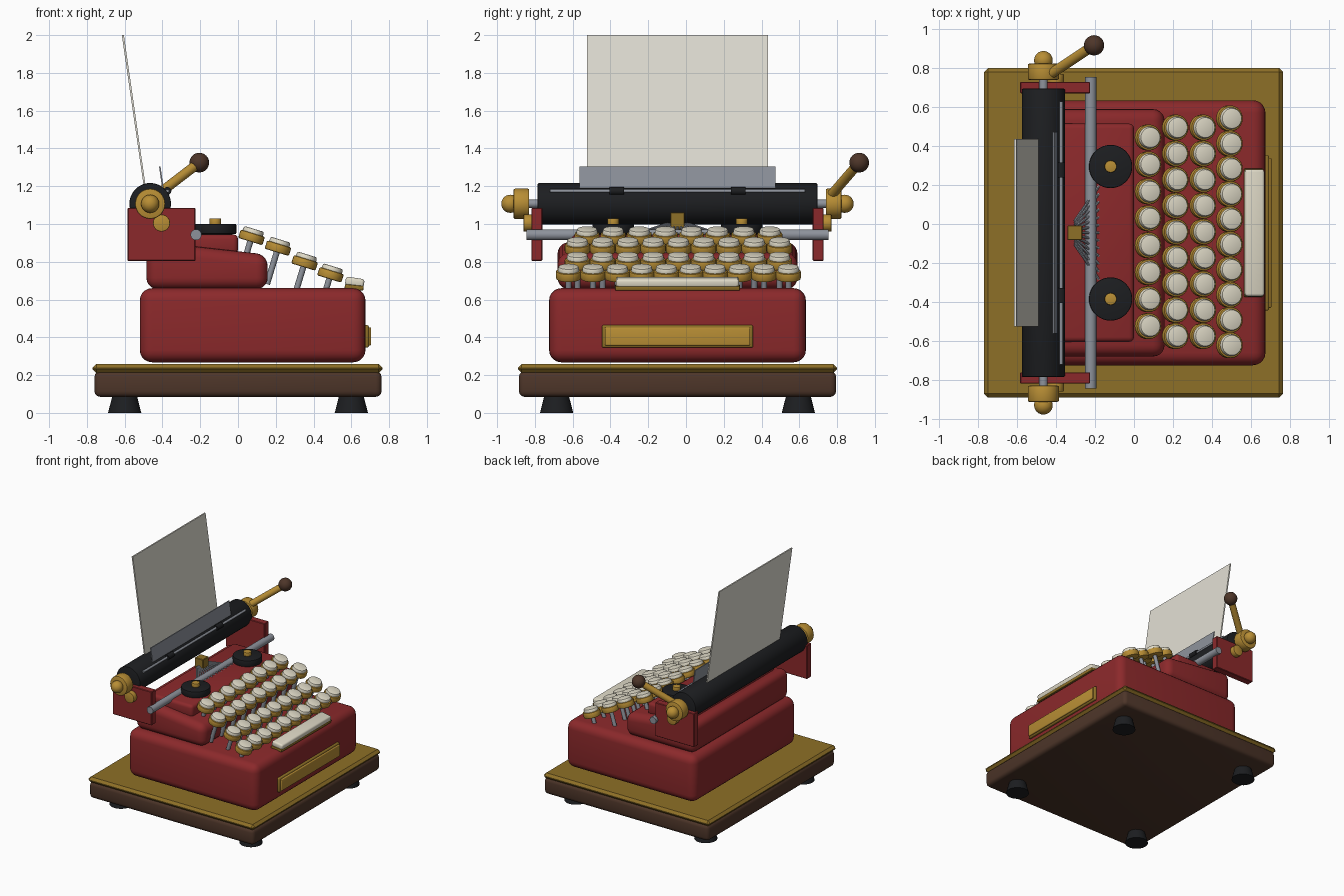
import bpy, bmesh, math
from mathutils import Vector, Matrix

if "Cube" in bpy.data.objects:
    bpy.data.objects.remove(bpy.data.objects["Cube"])

YC = -0.045  # symmetry plane of the machine


def material(name, rgb):
    m = bpy.data.materials.new(name)
    m.diffuse_color = (*rgb, 1)
    m.use_nodes = True
    m.node_tree.nodes["Principled BSDF"].inputs["Base Color"].default_value = m.diffuse_color
    return m


RED = material("red_enamel", (0.26, 0.022, 0.024))
BRASS = material("brass", (0.48, 0.27, 0.035))
OLD_BRASS = material("dark_brass", (0.27, 0.16, 0.02))
WOOD = material("dark_wood", (0.075, 0.036, 0.022))
BLACK = material("black_rubber", (0.012, 0.013, 0.015))
CREAM = material("cream", (0.75, 0.71, 0.58))
PAPER = material("paper", (0.76, 0.74, 0.66))
STEEL = material("steel", (0.27, 0.29, 0.33))


def finish(bm, name, mat, bevel=0.0, seg=3, angle=35):
    if bevel:
        edges = [e for e in bm.edges if e.calc_face_angle(0) > math.radians(40)]
        bmesh.ops.bevel(bm, geom=edges, offset=bevel, segments=seg,
                        profile=0.5, affect='EDGES', clamp_overlap=True)
    bmesh.ops.recalc_face_normals(bm, faces=bm.faces[:])
    me = bpy.data.meshes.new(name)
    bm.to_mesh(me)
    bm.free()
    for p in me.polygons:
        p.use_smooth = True
    me.set_sharp_from_angle(angle=math.radians(angle))
    me.materials.append(mat)
    ob = bpy.data.objects.new(name, me)
    bpy.context.collection.objects.link(ob)
    return ob


def box(name, x, y, z, mat, bevel=0.0, seg=3, tilt=0.0):
    """Box from (min, max) ranges, optionally tilted about y."""
    bm = bmesh.new()
    c = Vector([(a + b) / 2 for a, b in (x, y, z)])
    s = [b - a for a, b in (x, y, z)]
    bmesh.ops.create_cube(bm, size=1, matrix=Matrix.Diagonal((*s, 1)))
    ob = finish(bm, name, mat, bevel, seg)
    ob.data.transform(Matrix.Translation(c) @ Matrix.Rotation(tilt, 4, 'Y'))
    return ob


def rod(name, a, b, r, mat, r2=None, bevel=0.0, n=32):
    """Cylinder or cone between two points."""
    a, b = Vector(a), Vector(b)
    d = b - a
    m = Matrix.Translation((a + b) / 2) @ d.to_track_quat('Z', 'Y').to_matrix().to_4x4()
    bm = bmesh.new()
    bmesh.ops.create_cone(bm, cap_ends=True, segments=n, radius1=r,
                          radius2=r if r2 is None else r2, depth=d.length, matrix=m)
    return finish(bm, name, mat, bevel, 2)


def ball(name, c, r, mat):
    bm = bmesh.new()
    bmesh.ops.create_uvsphere(bm, u_segments=24, v_segments=16, radius=r,
                              matrix=Matrix.Translation(c))
    return finish(bm, name, mat)


def prism(name, profile, y0, y1, mat, bevel=0.0, seg=3):
    """x-z profile extruded along y."""
    bm = bmesh.new()
    f = bm.faces.new([bm.verts.new((x, y0, z)) for x, z in profile])
    ext = bmesh.ops.extrude_face_region(bm, geom=[f])["geom"]
    bmesh.ops.translate(bm, vec=(0, y1 - y0, 0),
                        verts=[v for v in ext if isinstance(v, bmesh.types.BMVert)])
    return finish(bm, name, mat, bevel, seg)


def span(half, c=YC):
    return (c - half, c + half)


# plinth with feet and brass top
box("wood_base", (-0.76, 0.76), span(0.84), (0.085, 0.22), WOOD, 0.03)
box("base_top_plate", (-0.77, 0.765), span(0.845), (0.212, 0.258), OLD_BRASS, 0.02, 1)
for x in (-0.6, 0.6):
    for s in (-1, 1):
        rod("foot", (x, YC + s * 0.64, 0), (x, YC + s * 0.64, 0.09), 0.088, BLACK, 0.065)

# body shells
box("lower_body", (-0.52, 0.675), span(0.68), (0.268, 0.66), RED, 0.065, 5)
prism("upper_body", [(-0.485, 0.655), (0.157, 0.655), (0.157, 0.838), (-0.485, 0.91)],
      YC - 0.635, YC + 0.635, RED, 0.06, 5)
box("top_cover", (-0.40, 0.0), span(0.56), (0.84, 0.945), RED, 0.025, 3)
box("front_plate", (0.66, 0.693), span(0.4), (0.345, 0.465), OLD_BRASS, 0.01)
box("front_plate_face", (0.67, 0.705), span(0.385), (0.357, 0.453), BRASS, 0.006)

# keys: x, z of the ring centre, key count, half width of the row
TILT = math.radians(17)
axis = Vector((math.sin(TILT), 0, math.cos(TILT)))
for x, z, count, half in ((0.072, 0.93, 8, 0.484), (0.212, 0.873, 9, 0.535),
                          (0.353, 0.795, 9, 0.535), (0.49, 0.732, 10, 0.582)):
    for i in range(count):
        c = Vector((x, -0.04 - half + 2 * half * i / (count - 1), z))
        rod("key_stem", c - axis * min(0.2, (z - 0.63)), c, 0.016, STEEL, n=12)
        rod("key_ring", c - axis * 0.024, c + axis * 0.022, 0.067, BRASS, bevel=0.008, n=24)
        rod("key_cap", c + axis * 0.015, c + axis * 0.046, 0.058, CREAM, 0.053, 0.006, 24)

# space bar
box("space_bar_mount", (0.565, 0.665), span(0.33), (0.652, 0.677), OLD_BRASS, 0.006, 2, 0.1)
box("space_bar", (0.568, 0.668), span(0.326), (0.668, 0.715), CREAM, 0.014, 3, 0.15)

# ribbon spools
for s in (-1, 1):
    y = YC + s * 0.34
    rod("spool_hub", (-0.12, y, 0.93), (-0.12, y, 0.955), 0.09, BLACK)
    rod("ribbon_spool", (-0.12, y, 0.947), (-0.12, y, 1.0), 0.111, BLACK, bevel=0.006, n=40)
    rod("spool_knob", (-0.12, y, 0.99), (-0.12, y, 1.03), 0.031, BRASS, bevel=0.004)

# type bars fanned towards the guide
for i in range(13):
    t = (i - 6) / 6
    rod("type_bar", (-0.18, YC + t * 0.24, 0.94),
        (-0.305, YC + t * 0.06, 1.0), 0.007, STEEL, n=8)
box("type_guide", (-0.342, -0.265), span(0.038), (0.97, 1.062), OLD_BRASS, 0.004, 1)

# carriage: side plates, rail, platen
PX, PZ = -0.465, 1.107
rod("platen", (PX, YC - 0.74, PZ), (PX, YC + 0.74, PZ), 0.11, BLACK, bevel=0.006, n=48)
rod("platen_axle", (PX, YC - 0.85, PZ), (PX, YC + 0.85, PZ), 0.022, STEEL)
rod("carriage_rail", (-0.222, YC - 0.8, 0.943), (-0.222, YC + 0.8, 0.943), 0.029, STEEL)
for s in (-1, 1):
    def at(d, x=PX, z=PZ):
        return (x, YC + s * d, z)
    box("side_plate", (-0.585, -0.225), span(0.029, YC + s * 0.745), (0.805, 1.085), RED, 0.004, 1)
    rod("platen_knob", at(0.785), at(0.868), 0.08, BRASS, bevel=0.008)
    ball("knob_end", at(0.885), 0.048, BRASS)
    rod("plate_bolt", at(0.765, -0.405, 1.005), at(0.815, -0.405, 1.005), 0.045, BRASS, bevel=0.004)

# return lever
rod("return_lever", (-0.42, 0.775, 1.16), (-0.205, 0.917, 1.325), 0.026, BRASS)
ball("lever_grip", (-0.205, 0.917, 1.325), 0.052, WOOD)

# paper, paper guard and bail
prism("paper", [(-0.489, 1.13), (-0.479, 1.13), (-0.604, 2.0), (-0.615, 2.0)],
      YC - 0.48, YC + 0.48, PAPER)
prism("paper_guard", [(-0.401, 1.185), (-0.393, 1.185), (-0.410, 1.305), (-0.418, 1.305)],
      YC - 0.518, YC + 0.518, STEEL)
rod("paper_bail", (-0.374, YC - 0.675, 1.175), (-0.374, YC + 0.675, 1.175), 0.009, STEEL, n=12)
for s in (-1, 1):
    y = YC + s * 0.322
    rod("bail_roller", (-0.374, y - 0.038, 1.175), (-0.374, y + 0.038, 1.175), 0.021, BLACK, n=20)
